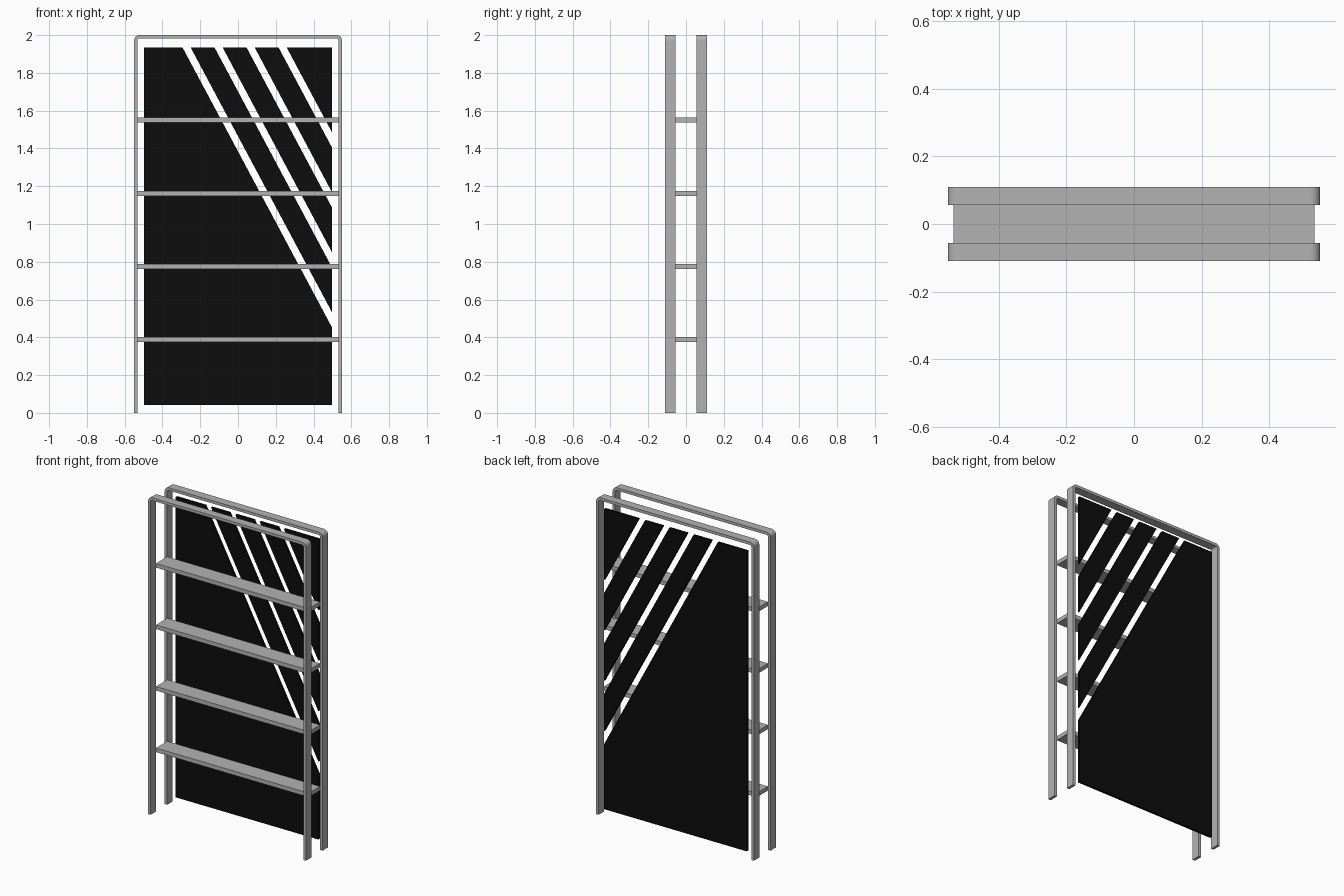
import bpy
import bmesh
import math

cube = bpy.data.objects.get("Cube")
if cube:
    bpy.data.objects.remove(cube, do_unlink=True)


def make_material(name, value):
    mat = bpy.data.materials.new(name)
    mat.use_nodes = True
    color = (value, value, value, 1)
    mat.diffuse_color = color
    mat.node_tree.nodes["Principled BSDF"].inputs["Base Color"].default_value = color
    return mat


grey = make_material("grey metal", 0.45)
black = make_material("black panel", 0.004)


def extrude_outlines(name, outlines, y0, y1, mat):
    """Extrude flat (x, z) outlines from y0 to y1 as one object."""
    bm = bmesh.new()
    for outline in outlines:
        face = bm.faces.new([bm.verts.new((x, y0, z)) for x, z in outline])
        result = bmesh.ops.extrude_face_region(bm, geom=[face], use_keep_orig=True)
        moved = [g for g in result["geom"] if isinstance(g, bmesh.types.BMVert)]
        bmesh.ops.translate(bm, vec=(0, y1 - y0, 0), verts=moved)
    bmesh.ops.recalc_face_normals(bm, faces=bm.faces)
    mesh = bpy.data.meshes.new(name)
    bm.to_mesh(mesh)
    bm.free()
    mesh.materials.append(mat)
    obj = bpy.data.objects.new(name, mesh)
    bpy.context.collection.objects.link(obj)
    return obj


# Overall sizes
HALF_W, HEIGHT, TUBE = 0.55, 2.0, 0.0175
DEPTH, INNER_DEPTH = 0.11, 0.056
CORNER, STEPS = 0.028, 6


def arch(inset):
    """Arch outline from left foot to right foot with rounded top corners."""
    radius = CORNER - inset
    cx, cz = HALF_W - CORNER, HEIGHT - CORNER
    right = [(cx + radius * math.sin(a), cz + radius * math.cos(a))
             for a in (math.pi / 2 * i / STEPS for i in range(STEPS + 1))]
    right.append((HALF_W - inset, 0))
    return [(-x, z) for x, z in reversed(right)] + right


# Front and back arched frames
frame_outline = arch(0) + arch(TUBE)[::-1]
extrude_outlines("front_frame", [frame_outline], -DEPTH, -INNER_DEPTH, grey)
extrude_outlines("back_frame", [frame_outline], INNER_DEPTH, DEPTH, grey)

# Four evenly spaced shelves
SHELF_W, SHELF_T, SPACING = HALF_W - TUBE, 0.026, 0.3875
for i in range(1, 5):
    low, high = i * SPACING - SHELF_T / 2, i * SPACING + SHELF_T / 2
    extrude_outlines(f"shelf_{i}",
                     [[(-SHELF_W, low), (SHELF_W, low), (SHELF_W, high), (-SHELF_W, high)]],
                     -INNER_DEPTH, INNER_DEPTH, grey)

# Back panel cut by four diagonal slots
SIDE, BOTTOM, TOP, SLOPE = 0.497, 0.043, 1.935, 1.873
SLOT = 0.043
slots = [-0.294 + 0.1695 * i for i in range(4)]


def drop(x):
    """Height where a diagonal from the top edge at x meets the right edge."""
    return TOP - SLOPE * (SIDE - x)


pieces = [[(-SIDE, BOTTOM), (SIDE, BOTTOM), (SIDE, drop(slots[0])),
           (slots[0], TOP), (-SIDE, TOP)]]
for a, b in zip(slots, slots[1:]):
    a += SLOT
    pieces.append([(a, TOP), (SIDE, drop(a)), (SIDE, drop(b)), (b, TOP)])
last = slots[-1] + SLOT
pieces.append([(last, TOP), (SIDE, drop(last)), (SIDE, TOP)])
extrude_outlines("back_panel", pieces, 0.09, 0.105, black)
